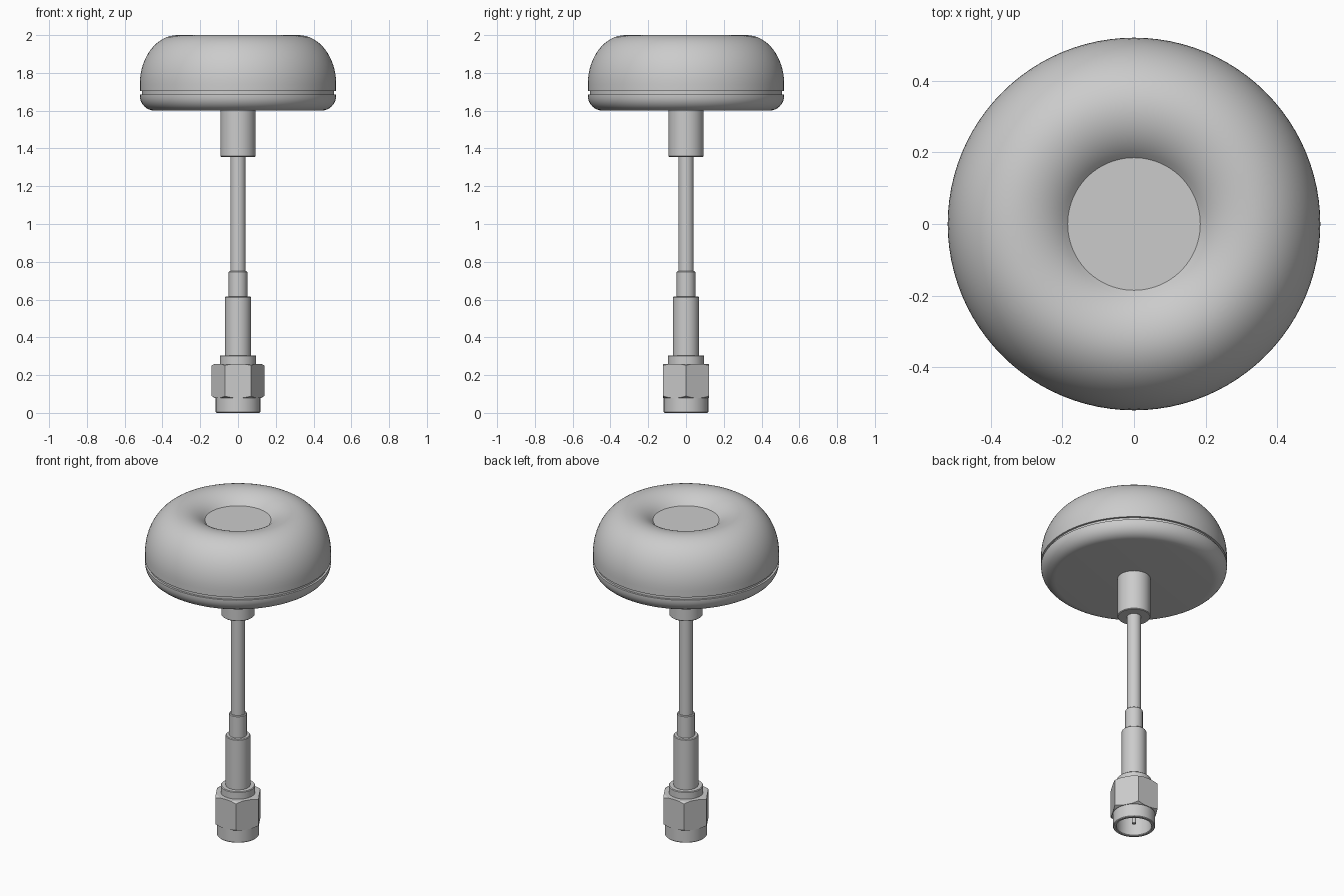
import bpy, bmesh
from math import pi, sin, cos, radians

cube = bpy.data.objects.get("Cube")
if cube:
    bpy.data.objects.remove(cube, do_unlink=True)

grey = bpy.data.materials.new("neutral grey")
grey.use_nodes = True
colour = (0.6, 0.6, 0.6, 1)
grey.diffuse_color = colour
grey.node_tree.nodes["Principled BSDF"].inputs["Base Color"].default_value = colour


def finish(name, bm):
    bmesh.ops.recalc_face_normals(bm, faces=bm.faces)
    mesh = bpy.data.meshes.new(name)
    bm.to_mesh(mesh)
    bm.free()
    mesh.materials.append(grey)
    ob = bpy.data.objects.new(name, mesh)
    bpy.context.collection.objects.link(ob)
    return ob


def smooth(ob):
    bpy.ops.object.select_all(action='DESELECT')
    ob.select_set(True)
    bpy.context.view_layer.objects.active = ob
    bpy.ops.object.shade_smooth_by_angle(angle=radians(30))


def lathe(name, profile, steps=48):
    """Revolve (radius, height) points, from axis to axis, around z."""
    bm = bmesh.new()
    vs = [bm.verts.new((r, 0, z)) for r, z in profile]
    es = [bm.edges.new(pair) for pair in zip(vs, vs[1:])]
    bmesh.ops.spin(bm, geom=vs + es, cent=(0, 0, 0), axis=(0, 0, 1),
                   angle=2 * pi, steps=steps)
    bmesh.ops.remove_doubles(bm, verts=bm.verts, dist=0.0001)
    ob = finish(name, bm)
    smooth(ob)
    return ob


def arc(cx, cz, rx, rz, start, end, n):
    angles = [radians(start + (end - start) * i / n) for i in range(n + 1)]
    return [(cx + rx * cos(a), cz + rz * sin(a)) for a in angles]


def rod(name, radius, low, high, bevel=0.004, steps=48):
    return lathe(name, [(0, low), (radius - bevel, low), (radius, low + bevel),
                        (radius, high - bevel), (radius - bevel, high), (0, high)], steps)


# Antenna head: rounded base, seam groove, domed cover with dished top
base = [(0, 1.6)] + arc(0.44, 1.68, 0.08, 0.08, -90, 0, 8)
groove = [(0.52, 1.685), (0.508, 1.685), (0.508, 1.703), (0.52, 1.703)]
dome = arc(0.32, 1.74, 0.2, 0.26, 0, 90, 16)
dish = arc(0.32, 1.82, 0.18, 0.18, 90, 138.6, 8)[1:]
lathe("antenna_head", base + groove + dome + dish + [(0, dish[-1][1])], 96)

# Stem
rod("head_collar", 0.093, 1.355, 1.605)
rod("cable_stem", 0.04, 0.74, 1.36, 0.002)
rod("stem_ferrule", 0.049, 0.61, 0.75)
rod("crimp_sleeve", 0.069, 0.3, 0.615)
rod("connector_washer", 0.096, 0.25, 0.305)

# Hexagonal nut, its corners trimmed by a chamfering cutter
bm = bmesh.new()
bmesh.ops.create_cone(bm, cap_ends=True, segments=6, radius1=0.14,
                      radius2=0.14, depth=0.18)
xs = [v.co.x for v in bm.verts]
turn = 0 if max(xs) > 0.139 else pi / 6
for v in bm.verts:
    x, y = v.co.x, v.co.y
    v.co.x = x * cos(turn) - y * sin(turn)
    v.co.y = x * sin(turn) + y * cos(turn)
    v.co.z += 0.17
nut = finish("hex_nut", bm)
cutter = lathe("nut_chamfer_cutter", [(0, 0.079), (0.122, 0.079), (0.146, 0.093),
                                      (0.146, 0.247), (0.122, 0.261), (0, 0.261)], 96)
trim = nut.modifiers.new("corner chamfer", 'BOOLEAN')
trim.operation = 'INTERSECT'
trim.object = cutter
trim.solver = 'EXACT'
bpy.context.view_layer.update()
trimmed = bpy.data.meshes.new_from_object(
    nut.evaluated_get(bpy.context.evaluated_depsgraph_get()))
nut.modifiers.clear()
nut.data = trimmed
bpy.data.objects.remove(cutter, do_unlink=True)

# The nut is open below for the socket
hole = rod("socket_cutter", 0.11, 0.03, 0.22, 0)
hole.hide_render = True
hole.hide_viewport = True
bore = nut.modifiers.new("bore", 'BOOLEAN')
bore.operation = 'DIFFERENCE'
bore.object = hole
bore.solver = 'EXACT'

# Hollow connector barrel and its centre pin
lathe("connector_barrel", [(0, 0.2), (0.098, 0.2), (0.098, 0.004), (0.102, 0),
                           (0.114, 0), (0.118, 0.004), (0.118, 0.22), (0, 0.22)])
rod("centre_pin", 0.012, 0.02, 0.205, 0.003, 24)
